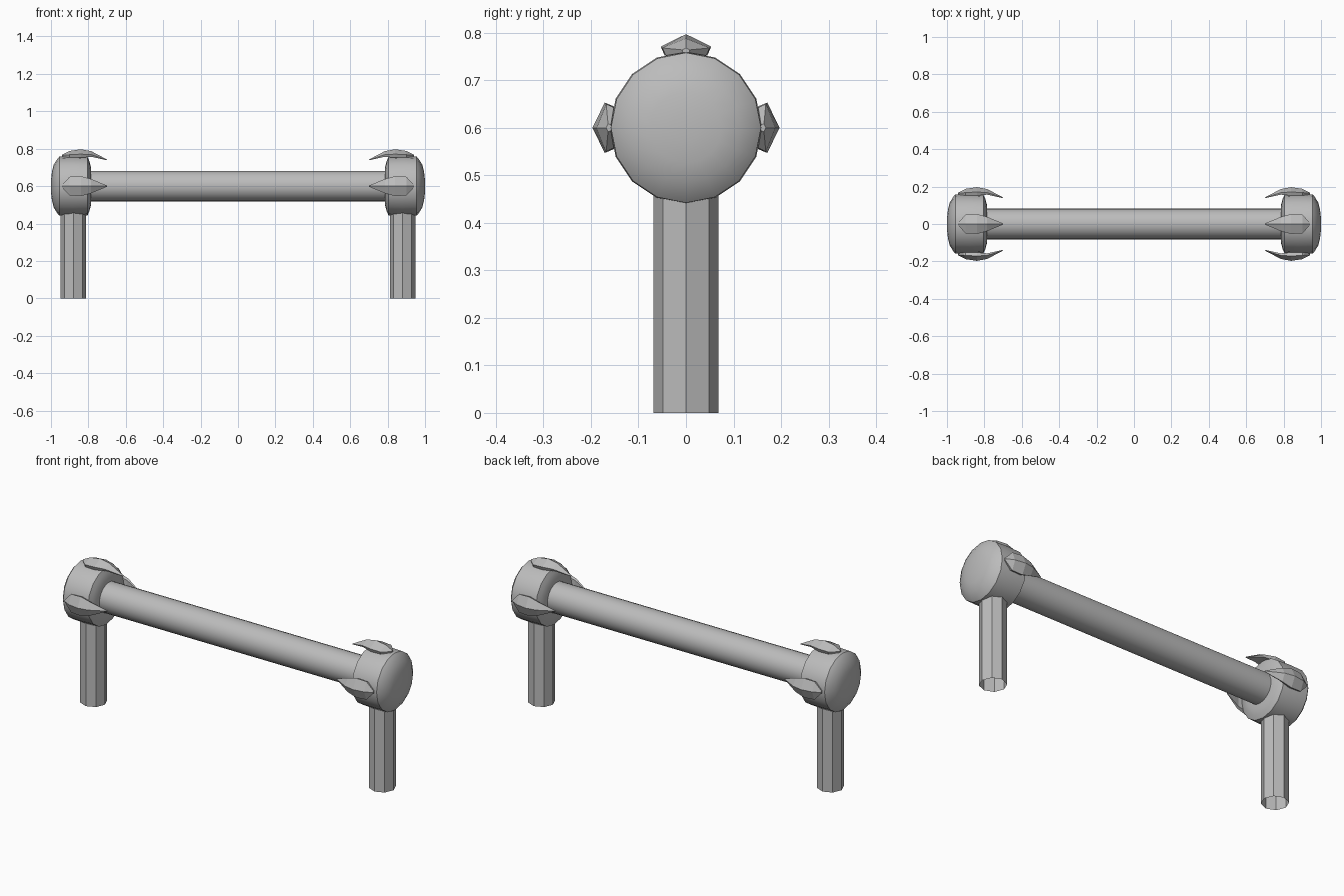
import bpy, bmesh, math
from mathutils import Matrix, Vector

if "Cube" in bpy.data.objects:
    bpy.data.objects.remove(bpy.data.objects["Cube"], do_unlink=True)

GREY = (0.5, 0.5, 0.5, 1)
mat = bpy.data.materials.new("plain_grey")
mat.use_nodes = True
mat.diffuse_color = GREY
mat.node_tree.nodes["Principled BSDF"].inputs["Base Color"].default_value = GREY

AXIS_Z = 0.6


def finish(bm, name, smooth=None):
    bmesh.ops.recalc_face_normals(bm, faces=bm.faces)
    me = bpy.data.meshes.new(name)
    bm.to_mesh(me)
    bm.free()
    ob = bpy.data.objects.new(name, me)
    bpy.context.collection.objects.link(ob)
    me.materials.append(mat)
    if smooth:
        bpy.ops.object.select_all(action="DESELECT")
        ob.select_set(True)
        bpy.context.view_layer.objects.active = ob
        bpy.ops.object.shade_smooth_by_angle(angle=math.radians(smooth))
    return ob


def loft(rings, name, smooth=None, caps=True):
    """Skin a list of closed rings of points."""
    bm = bmesh.new()
    loops = [[bm.verts.new(p) for p in ring] for ring in rings]
    n = len(loops[0])
    for a, b in zip(loops, loops[1:]):
        for i in range(n):
            j = (i + 1) % n
            bm.faces.new((a[i], a[j], b[j], b[i]))
    if caps:
        bm.faces.new(loops[0])
        bm.faces.new(loops[-1])
    return finish(bm, name, smooth)


def ring_x(x, r, n=16):
    return [(x, r * math.cos(math.tau * i / n), AXIS_Z + r * math.sin(math.tau * i / n))
            for i in range(n)]


def ring_z(x, z, r, n=8):
    return [(x + r * math.cos(math.tau * i / n), r * math.sin(math.tau * i / n), z)
            for i in range(n)]


# Hub profile: distance along the bar, radius
HUB = [(0.787, 0.06), (0.787, 0.105), (0.795, 0.135), (0.805, 0.157), (0.88, 0.16),
       (0.955, 0.158), (0.965, 0.147), (0.985, 0.115), (0.995, 0.075), (1.0, 0.03)]

# Claw stations: x, half width, ridge, edge and underside distance from the bar axis
CLAW = [(0.94, 0.008, 0.168, 0.164, 0.158), (0.90, 0.05, 0.188, 0.168, 0.152),
        (0.84, 0.053, 0.197, 0.171, 0.152), (0.785, 0.038, 0.187, 0.168, 0.157),
        (0.70, 0.003, 0.142, 0.14, 0.138)]


def claw(side, turn, name):
    spin = Matrix.Rotation(turn, 3, "X")
    rings = []
    for x, w, ridge, edge, under in CLAW:
        section = [(0, ridge), (w, edge), (w * 0.85, under), (-w * 0.85, under), (-w, edge)]
        rings.append([spin @ Vector((side * x, y, z)) + Vector((0, 0, AXIS_Z))
                      for y, z in section])
    loft(rings, name)


# Horizontal bar
loft([ring_x(-0.8, 0.082, 24), ring_x(0.8, 0.082, 24)], "bar", 40)

# Hub, hollow leg and three claws at each end
for side, label in ((1, "left"), (-1, "right")):
    loft([ring_x(side * x, r) for x, r in HUB], label + "_hub", 40)
    loft([ring_z(side * 0.88, z, 0.068) for z in (0, 0.5)], label + "_leg", caps=False)
    for turn, place in ((0, "top"), (math.pi / 2, "front"), (-math.pi / 2, "back")):
        claw(side, turn, f"{label}_{place}_claw")
